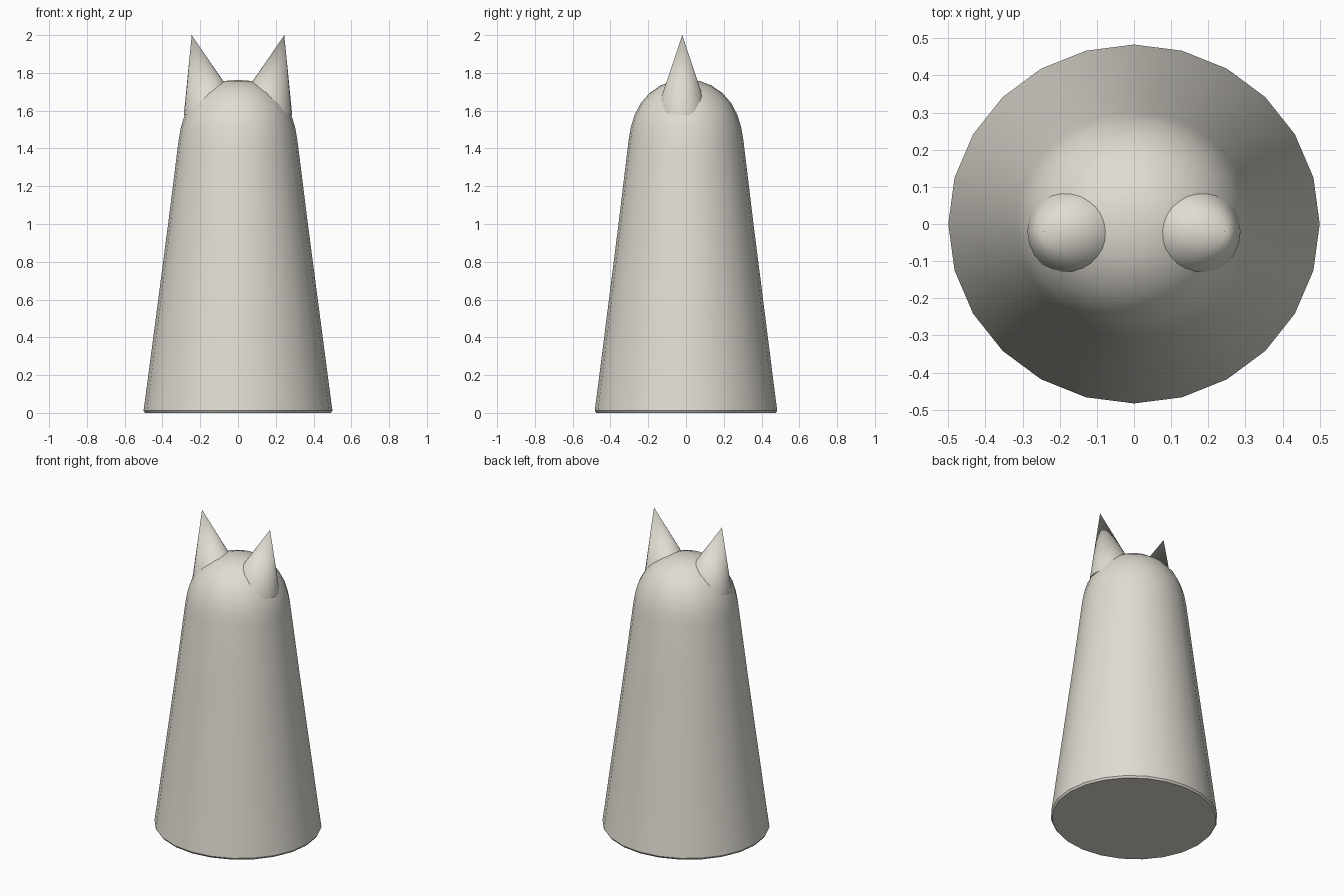
import bpy, bmesh, math
from mathutils import Matrix, Vector

if "Cube" in bpy.data.objects:
    bpy.data.objects.remove(bpy.data.objects["Cube"])

cream = bpy.data.materials.new("warm_light_grey")
cream.diffuse_color = (0.75, 0.72, 0.65, 1)
cream.use_nodes = True
cream.node_tree.nodes["Principled BSDF"].inputs["Base Color"].default_value = cream.diffuse_color


def finish(name, bm, angle):
    bmesh.ops.recalc_face_normals(bm, faces=bm.faces)
    mesh = bpy.data.meshes.new(name)
    bm.to_mesh(mesh)
    bm.free()
    mesh.materials.append(cream)
    ob = bpy.data.objects.new(name, mesh)
    bpy.context.collection.objects.link(ob)
    bpy.ops.object.select_all(action='DESELECT')
    ob.select_set(True)
    bpy.context.view_layer.objects.active = ob
    bpy.ops.object.shade_smooth_by_angle(angle=math.radians(angle))
    return ob


# Body: tapered robe with a domed head, turned from one profile
profile = [(0, 0), (0.492, 0), (0.5, 0.012), (0.488, 0.1), (0.37, 1.0),
           (0.315, 1.44), (0.303, 1.51), (0.283, 1.575), (0.248, 1.64),
           (0.2, 1.693), (0.14, 1.733), (0.075, 1.757), (0, 1.763)]
bm = bmesh.new()
verts = [bm.verts.new((r, 0, z)) for r, z in profile]
edges = [bm.edges.new(pair) for pair in zip(verts, verts[1:])]
bmesh.ops.spin(bm, geom=verts + edges, cent=(0, 0, 0), axis=(0, 0, 1),
               angle=math.tau, steps=24, use_duplicate=False)
bmesh.ops.remove_doubles(bm, verts=bm.verts, dist=0.0005)
bmesh.ops.scale(bm, vec=(1, 0.966, 1), verts=bm.verts)
finish("body", bm, 40)

# Ears: pointed cones leaning outwards, sunk into the head
length = 0.4
for side, name in ((-1, "left_ear"), (1, "right_ear")):
    bm = bmesh.new()
    bmesh.ops.create_cone(bm, cap_ends=True, segments=24, radius1=0.146,
                          radius2=0, depth=length)
    bmesh.ops.remove_doubles(bm, verts=bm.verts, dist=0.0005)
    tip = Vector((side * 0.245, -0.02, 2.0))
    bm.transform(Matrix.Translation(tip)
                 @ Matrix.Rotation(side * math.radians(14.4), 4, 'Y')
                 @ Matrix.Diagonal((1, 0.89, 1, 1))
                 @ Matrix.Translation((0, 0, -length / 2)))
    finish(name, bm, 40)
